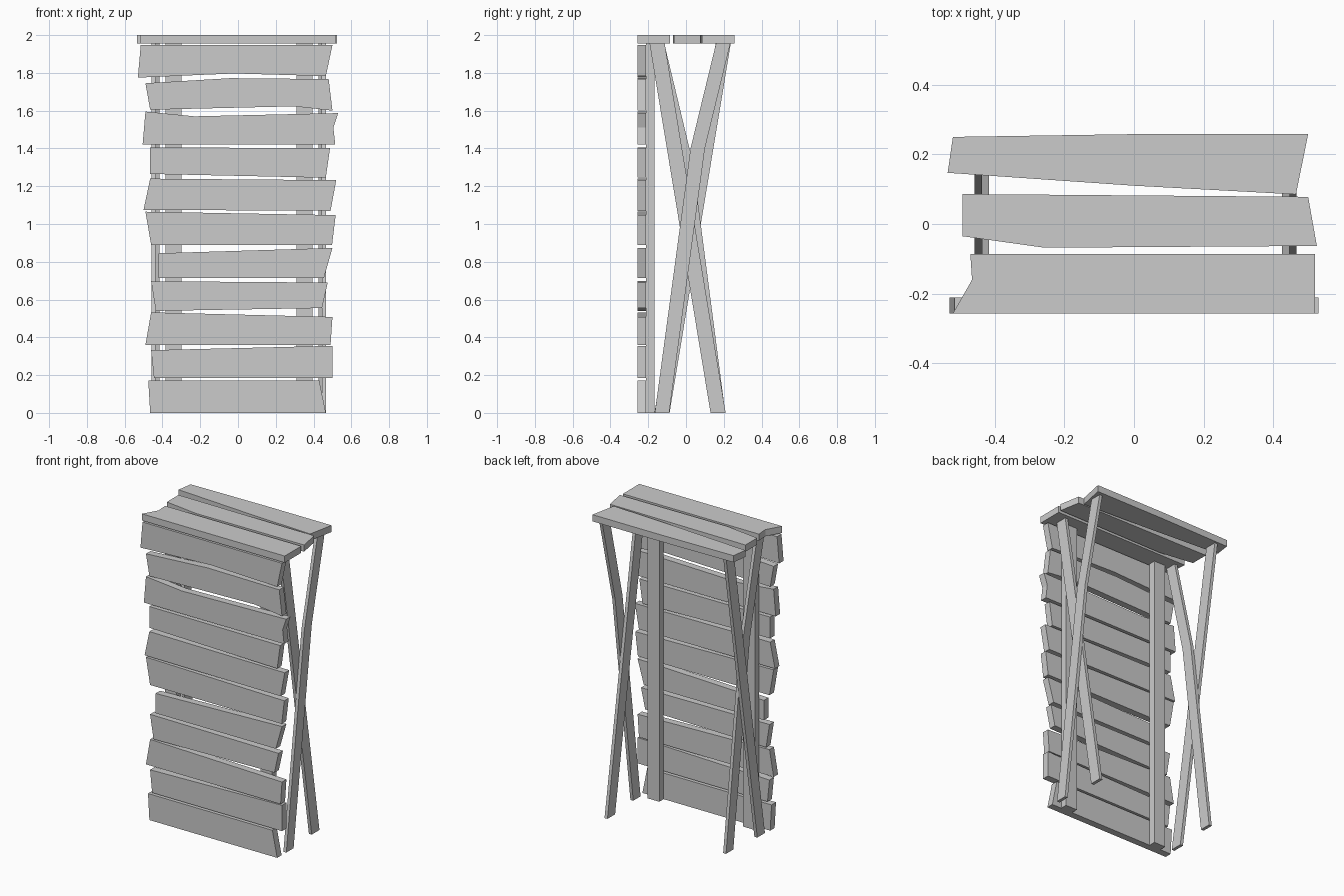
import bpy, bmesh
from mathutils import Vector

if "Cube" in bpy.data.objects:
    bpy.data.objects.remove(bpy.data.objects["Cube"])


def slab(name, outline, lo, hi, place):
    """Extrude a 2D outline between lo and hi; place(u, v, d) maps it to 3D."""
    bm = bmesh.new()
    face = bm.faces.new([bm.verts.new(place(u, v, lo)) for u, v in outline])
    ext = bmesh.ops.extrude_face_region(bm, geom=[face])
    shift = Vector(place(0, 0, hi)) - Vector(place(0, 0, lo))
    verts = [g for g in ext["geom"] if isinstance(g, bmesh.types.BMVert)]
    bmesh.ops.translate(bm, verts=verts, vec=shift)
    bmesh.ops.recalc_face_normals(bm, faces=bm.faces)
    mesh = bpy.data.meshes.new(name)
    bm.to_mesh(mesh)
    bm.free()
    obj = bpy.data.objects.new(name, mesh)
    bpy.context.collection.objects.link(obj)
    return obj


def in_xz(u, v, d): return (u, d, v)
def in_xy(u, v, d): return (u, v, d)
def in_yz(u, v, d): return (d, u, v)


# Ragged front planks, bottom to top (outlines in x, z)
front_planks = [
    [(-.475, .172), (.43, .172), (.465, 0), (-.465, 0)],
    [(-.46, .332), (.50, .355), (.50, .185), (-.445, .185)],
    [(-.46, .532), (.50, .508), (.49, .36), (-.49, .36)],
    [(-.46, .697), (.475, .69), (.445, .555), (-.435, .54)],
    [(-.42, .845), (.50, .873), (.455, .715), (-.42, .715)],
    [(-.49, 1.065), (.517, 1.047), (.498, .89), (-.46, .89)],
    [(-.465, 1.24), (.52, 1.232), (.49, 1.07), (-.50, 1.075)],
    [(-.465, 1.405), (.487, 1.402), (.465, 1.245), (-.465, 1.265)],
    [(-.49, 1.595), (-.23, 1.57), (.53, 1.587), (.505, 1.51), (.515, 1.42), (-.505, 1.42)],
    [(-.49, 1.745), (-.04, 1.772), (.48, 1.767), (.50, 1.6), (.30, 1.623), (-.465, 1.605)],
    [(-.515, 1.947), (.50, 1.947), (.465, 1.783), (-.02, 1.797), (-.53, 1.775)],
]
for i, outline in enumerate(front_planks):
    slab(f"front_plank_{i + 1}", outline, -.257, -.211, in_xz)

# Top boards (outlines in x, y)
top_boards = {
    "top_board_back": [(-.52, .25), (0, .258), (.50, .258), (.465, .085), (0, .11), (-.535, .147)],
    "top_board_middle": [(-.493, .086), (.50, .078), (.525, -.063), (-.257, -.068), (-.493, -.035)],
    "top_board_front": [(-.47, -.086), (.52, -.086), (.52, -.257), (-.52, -.257), (-.465, -.16)],
}
for name, outline in top_boards.items():
    slab(name, outline, 1.956, 2.0, in_xy)

# Upright posts behind the front planks
for side, x0, x1 in (("left", -.385, -.30), ("right", .31, .395)):
    slab(f"post_{side}", [(x0, 0), (x1, 0), (x1, 1.956), (x0, 1.956)], -.211, -.166, in_xz)


# Crossed side braces: centre line in (y, z), one brace on each side is bowed
def brace(name, path, x0, x1, half=.04):
    outline = [(y - half, z) for y, z in path] + [(y + half, z) for y, z in reversed(path)]
    slab(name, outline, x0, x1, in_yz)


rising = [(-.127, 0), (.197, 1.956)]
falling = [(.17, 0), (-.153, 1.956)]
brace("brace_right_rising", [rising[0], (.062, 1.4), rising[1]], .446, .467, .038)
brace("brace_right_falling", falling, .425, .446)
brace("brace_left_rising", rising, -.458, -.437)
brace("brace_left_falling", [falling[0], (-.003, 1.33), falling[1]], -.437, -.416, .038)
